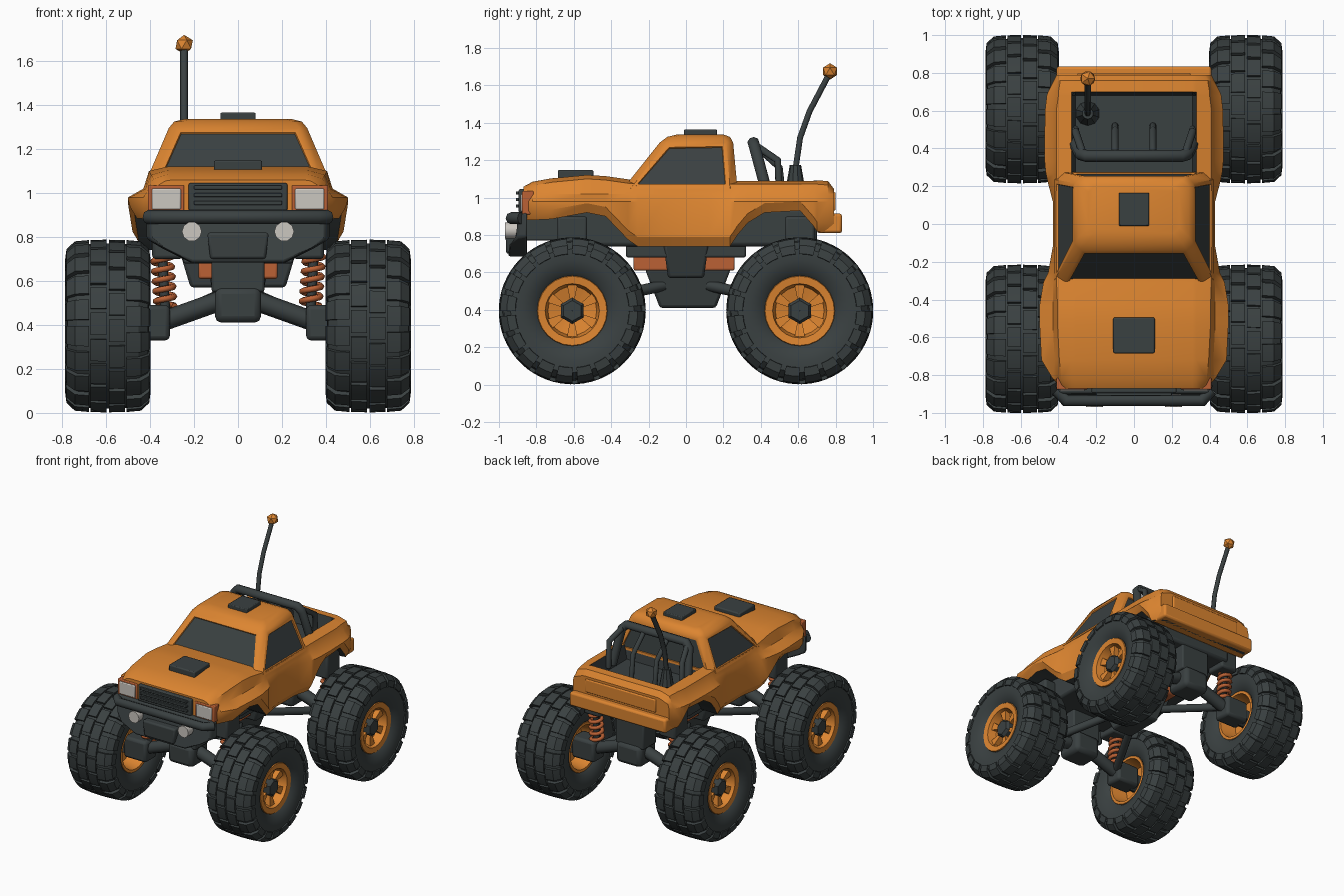
import bpy, bmesh, math
from mathutils import Matrix

if "Cube" in bpy.data.objects:
    bpy.data.objects.remove(bpy.data.objects["Cube"])

def mat(name, c):
    m = bpy.data.materials.new(name)
    m.diffuse_color = (*c, 1)
    m.use_nodes = True
    m.node_tree.nodes["Principled BSDF"].inputs["Base Color"].default_value = m.diffuse_color
    return m

ORANGE = mat("orange paint", (0.72, 0.235, 0.03))
DARK = mat("dark rubber", (0.042, 0.052, 0.053))
RUST = mat("rust orange", (0.50, 0.12, 0.035))
LAMP = mat("lamp grey", (0.60, 0.57, 0.53))

def finish(name, bm, mats, bevel=0, angle=35):
    bmesh.ops.recalc_face_normals(bm, faces=bm.faces)
    me = bpy.data.meshes.new(name)
    bm.to_mesh(me)
    bm.free()
    me.shade_smooth()
    me.set_sharp_from_angle(angle=math.radians(angle))
    ob = bpy.data.objects.new(name, me)
    bpy.context.collection.objects.link(ob)
    for m in mats:
        me.materials.append(m)
    if bevel:
        b = ob.modifiers.new("bevel", 'BEVEL')
        b.width, b.segments, b.limit_method = bevel, 2, 'ANGLE'
    return ob

def box(name, m, x, y, z, bevel=0.01, taper=1.0):
    """Box from ranges; taper scales the bottom in x and y."""
    bm = bmesh.new()
    bmesh.ops.create_cube(bm, size=1)
    for v in bm.verts:
        k = taper if v.co.z < 0 else 1
        v.co = [(r[0] + r[1]) / 2 + c * (r[1] - r[0]) * s
                for r, c, s in zip((x, y, z), v.co, (k, k, 1))]
    return finish(name, bm, [m], bevel)

def mirrored(ob):
    ob.modifiers.new("mirror", 'MIRROR').use_clip = True
    return ob

def tube(name, m, pts, r, res=2):
    cu = bpy.data.curves.new(name, 'CURVE')
    cu.dimensions, cu.bevel_depth, cu.bevel_resolution, cu.use_fill_caps = '3D', r, res, True
    sp = cu.splines.new('POLY')
    sp.points.add(len(pts) - 1)
    for p, c in zip(sp.points, pts):
        p.co = (*c, 1)
    ob = bpy.data.objects.new(name, cu)
    bpy.context.collection.objects.link(ob)
    cu.materials.append(m)
    bpy.ops.object.select_all(action='DESELECT')
    ob.select_set(True)
    bpy.context.view_layer.objects.active = ob
    bpy.ops.object.convert(target='MESH')
    return bpy.context.object

def revolve(bm, prof, t0, t1, steps, mi=0):
    """Turn a closed (x, radius) profile about the x axis."""
    full = t1 - t0 > 6.28
    rings = []
    for i in range(steps if full else steps + 1):
        t = t0 + (t1 - t0) * i / steps
        rings.append([bm.verts.new((a, r * math.sin(t), r * math.cos(t))) for a, r in prof])
    n, fs = len(prof), []
    for i in range(steps):
        A, B = rings[i], rings[(i + 1) % len(rings)]
        fs += [bm.faces.new((A[j], A[(j + 1) % n], B[(j + 1) % n], B[j])) for j in range(n)]
    if not full:
        fs += [bm.faces.new(rings[0]), bm.faces.new(rings[-1])]
    for f in fs:
        f.material_index = mi

# Wheel: tyre, staggered tread blocks, rim, spokes and hub
bm = bmesh.new()
TAU = 2 * math.pi
half = [(0.14, 0.18), (0.165, 0.205), (0.187, 0.27), (0.183, 0.33), (0.14, 0.366), (0.05, 0.376)]
revolve(bm, half + [(-a, r) for a, r in reversed(half)], 0, TAU, 40, 1)
shoulder = [(0.085, 0.36), (0.085, 0.391), (0.15, 0.385), (0.188, 0.35), (0.194, 0.305), (0.17, 0.30)]
centre = [(0.005, 0.36), (0.005, 0.393), (0.078, 0.391), (0.078, 0.36)]
N = 20
for i in range(N):
    for s in (1, -1):
        for prof, off, w in ((shoulder, 0.0, 0.76), (centre, 0.5, 0.84)):
            t = (i + off + (0.25 if s < 0 else 0)) * TAU / N
            revolve(bm, [(s * a, r) for a, r in prof], t, t + w * TAU / N, 2, 1)
rim = [(0.13, 0.195), (0.155, 0.185), (0.15, 0.145), (0.085, 0.13), (0.06, 0.03),
       (-0.02, 0.03), (-0.03, 0.145), (-0.15, 0.165), (-0.15, 0.185), (-0.13, 0.195)]
revolve(bm, rim, 0, TAU, 24, 0)
for i in range(6):
    t = i * TAU / 6
    revolve(bm, [(0.05, 0.05), (0.115, 0.05), (0.125, 0.146), (0.05, 0.146)], t - 0.2, t + 0.2, 2, 0)
revolve(bm, [(0.14, 0.001), (0.14, 0.055), (0.12, 0.07), (-0.12, 0.07), (-0.12, 0.001)], 0, TAU, 6, 1)
wheel = finish("wheel_front_right", bm, [ORANGE, DARK], 0, 28)
wheel.location = (0.592, -0.608, 0.395)
for nm, x, y in (("front_left", -1, -1), ("rear_right", 1, 1), ("rear_left", -1, 1)):
    w = bpy.data.objects.new("wheel_" + nm, wheel.data)
    w.location = (x * 0.592, y * 0.608, 0.395)
    w.rotation_euler.z = math.pi if x < 0 else 0
    bpy.context.collection.objects.link(w)

# Body shell lofted along y: y, bottom z, flare half width, shoulder half width, top half width, top z, bed floor
SECT = [(-0.87, 0.88, 0.385, 0.38, 0.36, 1.055, 0), (-0.82, 0.88, 0.43, 0.405, 0.385, 1.082, 0),
        (-0.72, 0.885, 0.49, 0.42, 0.395, 1.10, 0), (-0.53, 0.92, 0.50, 0.43, 0.405, 1.118, 0),
        (-0.43, 0.90, 0.50, 0.43, 0.405, 1.112, 0), (-0.31, 0.775, 0.48, 0.43, 0.41, 1.095, 0),
        (-0.26, 0.74, 0.455, 0.428, 0.41, 1.09, 0), (-0.12, 0.74, 0.43, 0.422, 0.41, 1.09, 0),
        (0.12, 0.74, 0.43, 0.422, 0.41, 1.09, 0), (0.235, 0.74, 0.46, 0.425, 0.41, 1.09, 0),
        (0.262, 0.78, 0.465, 0.427, 0.41, 1.09, 0), (0.275, 0.80, 0.468, 0.43, 0.41, 1.09, 1),
        (0.33, 0.865, 0.473, 0.43, 0.41, 1.09, 1), (0.42, 0.92, 0.475, 0.43, 0.41, 1.09, 1),
        (0.61, 0.93, 0.47, 0.43, 0.41, 1.09, 1), (0.68, 0.85, 0.462, 0.425, 0.40, 1.09, 1),
        (0.70, 0.82, 0.455, 0.42, 0.40, 1.09, 0), (0.76, 0.81, 0.425, 0.41, 0.39, 1.085, 0),
        (0.79, 0.81, 0.41, 0.40, 0.375, 1.045, 0)]
bm = bmesh.new()
rings = []
for y, zb, w, xs, xt, zt, bed in SECT:
    zf = 0.98 if bed else zt + 0.003
    prof = [(0, zb), (w - 0.03, zb), (w, zb + 0.05), (w, 0.98), (xs, 1.02), (xt, zt - 0.018),
            (0.33, zt), (0.31, zf), (0, zf)]
    rings.append([bm.verts.new((x, y, z)) for x, z in prof])
for i, (A, B) in enumerate(zip(rings, rings[1:])):
    in_bed = SECT[i][6] or SECT[i + 1][6]
    for j in range(8):
        f = bm.faces.new((A[j], A[j + 1], B[j + 1], B[j]))
        f.material_index = 1 if j == 0 or (in_bed and j >= 6) else 0
bm.faces.new(rings[0])
bm.faces.new(rings[-1])
mirrored(finish("body_shell", bm, [ORANGE, DARK], 0, 30))

# Cab with inset windows: z, half width, front y, back y, corner cut
bm = bmesh.new()
rings = []
for z, w, y0, y1, c in ((1.05, 0.42, -0.335, 0.275, 0.04), (1.295, 0.315, -0.14, 0.252, 0.035),
                        (1.325, 0.29, -0.10, 0.235, 0.035), (1.337, 0.24, -0.05, 0.20, 0.03)):
    pts = [(-w + c, y0), (w - c, y0), (w, y0 + c), (w, y1 - c),
           (w - c, y1), (-w + c, y1), (-w, y1 - c), (-w, y0 + c)]
    rings.append([bm.verts.new((x, y, z)) for x, y in pts])
panes = []
for k, (A, B) in enumerate(zip(rings, rings[1:])):
    for j in range(8):
        f = bm.faces.new((A[j], A[(j + 1) % 8], B[(j + 1) % 8], B[j]))
        if k == 0 and j % 2 == 0:
            panes.append(f)
bm.faces.new(rings[-1])
bm.faces.new(rings[0])
bmesh.ops.recalc_face_normals(bm, faces=bm.faces)
bmesh.ops.inset_individual(bm, faces=panes, thickness=0.032, depth=0)
bmesh.ops.inset_individual(bm, faces=panes, thickness=0.004, depth=-0.008)
for f in panes:
    f.material_index = 1
finish("cab", bm, [ORANGE, DARK], 0, 40)

# Roof hatch, hood scoop, tail lip
box("roof_hatch", DARK, (-0.08, 0.08), (-0.01, 0.165), (1.32, 1.365), 0.006)
box("hood_scoop", DARK, (-0.11, 0.11), (-0.685, -0.495), (1.09, 1.148), 0.008)
box("tail_lip", ORANGE, (-0.41, 0.41), (0.70, 0.835), (0.81, 0.915), 0.015)
box("tailgate_panel", ORANGE, (-0.30, 0.30), (0.76, 0.80), (0.93, 1.03), 0.008)

# Grille, headlights, bumper and fog lamps
box("grille", DARK, (-0.225, 0.225), (-0.895, -0.84), (0.92, 1.045), 0.008)
for z in (0.955, 0.99, 1.025):
    box("grille_bar", DARK, (-0.20, 0.20), (-0.91, -0.88), (z - 0.009, z + 0.009), 0.004)
mirrored(box("headlight_frame", RUST, (0.245, 0.41), (-0.876, -0.815), (0.91, 1.035), 0.006))
mirrored(box("headlight", LAMP, (0.26, 0.392), (-0.884, -0.83), (0.925, 1.02), 0.006))
bm = bmesh.new()
outline = [(0.42, 0.92), (0.42, 0.79), (0.35, 0.75), (0.22, 0.685)]
outline += [(-x, z) for x, z in reversed(outline)]
front = [bm.verts.new((x * 0.95, -0.95 + 0.05 * (abs(x) > 0.4), z)) for x, z in outline]
back = [bm.verts.new((x, -0.85, z)) for x, z in outline]
for i in range(8):
    bm.faces.new((front[i], front[(i + 1) % 8], back[(i + 1) % 8], back[i]))
bm.faces.new(front)
bm.faces.new(back)
finish("front_bumper", bm, [DARK], 0.012)
tube("bumper_bar", DARK, [(-0.41, -0.88, 0.89), (-0.36, -0.935, 0.89), (0.36, -0.935, 0.89), (0.41, -0.88, 0.89)], 0.032)
box("bumper_plate", DARK, (-0.14, 0.14), (-0.965, -0.9), (0.70, 0.82), 0.012, 0.9)
box("bumper_mount", DARK, (-0.25, 0.25), (-0.88, -0.62), (0.77, 0.90))
for s in (1, -1):
    tube("fog_lamp", LAMP, [(s * 0.21, -0.90, 0.825), (s * 0.21, -0.968, 0.825)], 0.045, 3)

# Roll cage in the bed
tube("roll_hoop", DARK, [(-0.32, 0.44, 1.0), (-0.285, 0.37, 1.26), (-0.25, 0.36, 1.295),
                         (0.25, 0.36, 1.295), (0.285, 0.37, 1.26), (0.32, 0.44, 1.0)], 0.032)
for s in (1, -1):
    tube("cage_brace", DARK, [(s * 0.27, 0.37, 1.28), (s * 0.31, 0.49, 1.20), (s * 0.31, 0.50, 1.0)], 0.02)
    tube("cage_inner_bar", DARK, [(s * 0.1, 0.37, 1.28), (s * 0.1, 0.50, 1.16), (s * 0.1, 0.52, 0.98)], 0.018)

# Antenna
bm = bmesh.new()
bmesh.ops.create_cone(bm, cap_ends=True, segments=10, radius1=0.065, radius2=0.03, depth=0.2,
                      matrix=Matrix.Translation((-0.245, 0.585, 1.075)))
finish("antenna_base", bm, [DARK])
tube("antenna_rod", DARK, [(-0.245, 0.585, 1.15), (-0.245, 0.61, 1.32), (-0.245, 0.66, 1.46), (-0.245, 0.765, 1.66)], 0.018, 1)
bm = bmesh.new()
bmesh.ops.create_icosphere(bm, subdivisions=1, radius=0.044, matrix=Matrix.Translation((-0.245, 0.77, 1.675)))
finish("antenna_ball", bm, [ORANGE], 0, 10)

# Chassis
box("inner_frame", DARK, (-0.30, 0.30), (-0.66, 0.70), (0.74, 0.94), 0.02)
box("frame_rail", DARK, (-0.25, 0.25), (-0.32, 0.32), (0.68, 0.76))
box("chassis_pan", RUST, (-0.18, 0.18), (-0.28, 0.26), (0.61, 0.69))
box("transfer_case", DARK, (-0.27, 0.27), (-0.12, 0.12), (0.57, 0.75), 0.015, 0.8)
box("skid_hull", DARK, (-0.13, 0.13), (-0.22, 0.24), (0.41, 0.62), 0.015, 0.65)

# Axles, links, shock towers and coil springs
for ye in (-1, 1):
    y = ye * 0.608
    box("differential", DARK, (-0.105, 0.105), (y - 0.10, y + 0.10), (0.41, 0.57), 0.03)
    box("differential_mount", DARK, (-0.12, 0.12), (y - 0.08, y + 0.08), (0.55, 0.76))
    for s in (1, -1):
        tube("axle_arm", DARK, [(s * 0.08, y, 0.51), (s * 0.36, y, 0.41)], 0.045)
        box("hub_carrier", DARK, sorted((s * 0.31, s * 0.50)), (y - 0.07, y + 0.07), (0.33, 0.49), 0.02)
        tube("trailing_link", DARK, [(s * 0.09, ye * 0.12, 0.53), (s * 0.32, y - ye * 0.03, 0.43)], 0.03)
        box("shock_tower", DARK, sorted((s * 0.25, s * 0.39)), (y - 0.08, y + 0.08), (0.70, 0.90), 0.015)
        tube("shock_rod", DARK, [(s * 0.33, y, 0.45), (s * 0.345, y, 0.74)], 0.022)
        coil = []
        for i in range(61):
            t, a = i / 60, i / 60 * TAU * 5
            coil.append((s * (0.33 + 0.015 * t) + 0.042 * math.cos(a), y + 0.042 * math.sin(a), 0.485 + 0.225 * t))
        tube("coil_spring", RUST, coil, 0.015, 1)
